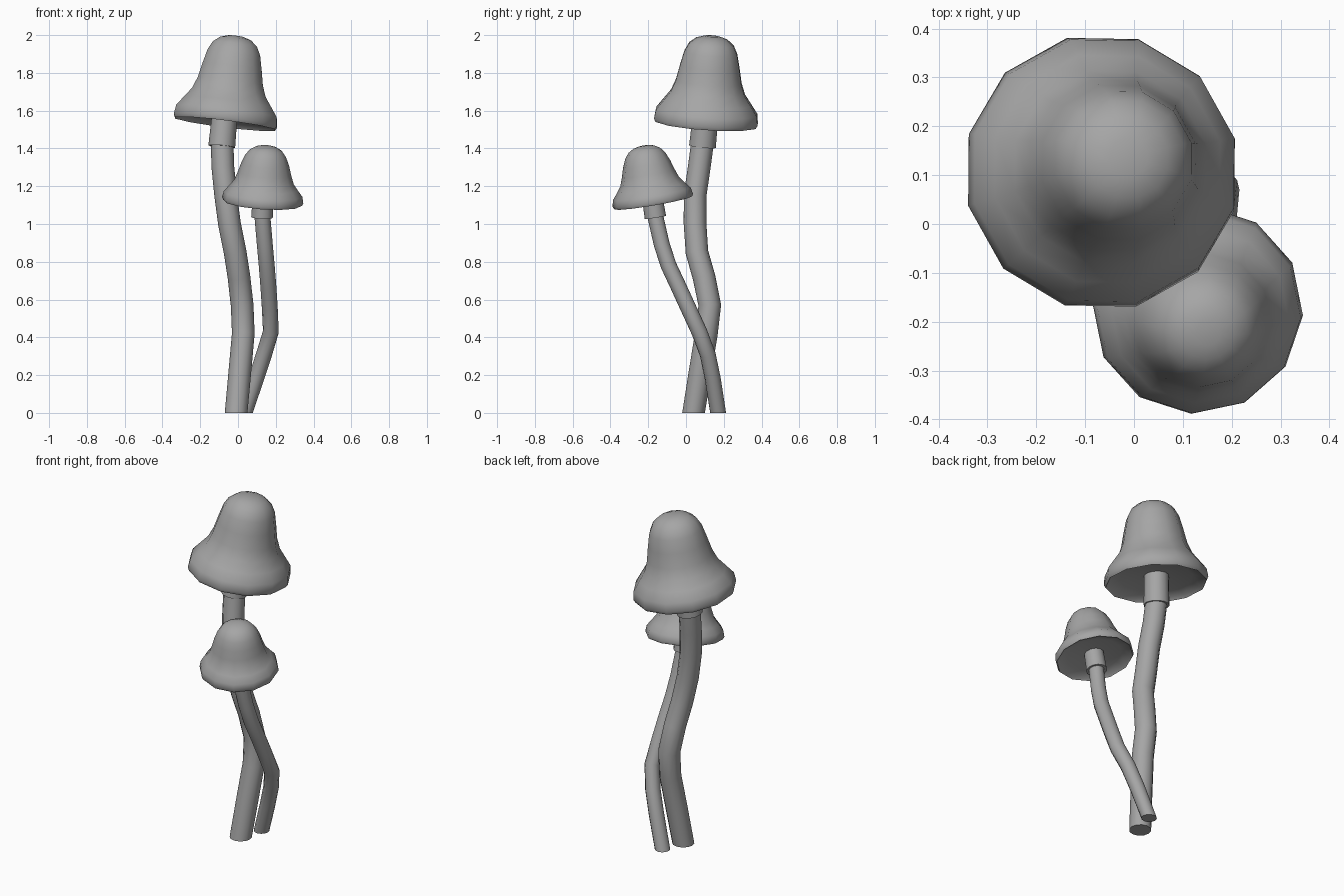
import bpy, bmesh, math
from mathutils import Vector

cube = bpy.data.objects.get("Cube")
if cube:
    bpy.data.objects.remove(cube, do_unlink=True)

SIDES = 12
grey = bpy.data.materials.new("mushroom_grey")
grey.use_nodes = True
colour = (0.38, 0.38, 0.38, 1)
grey.diffuse_color = colour
grey.node_tree.nodes["Principled BSDF"].inputs["Base Color"].default_value = colour


def loft(name, rings, turn=0.0):
    """Skin rings of (centre, axis, radius), with both ends closed."""
    bm = bmesh.new()
    loops = []
    for centre, axis, radius in rings:
        axis = Vector(axis).normalized()
        u = Vector((0, 1, 0)).cross(axis).normalized()
        v = axis.cross(u)
        angles = [turn + math.tau * i / SIDES for i in range(SIDES)]
        loops.append([bm.verts.new(Vector(centre) + radius * (u * math.cos(a) + v * math.sin(a)))
                      for a in angles])
    for low, high in zip(loops, loops[1:]):
        for i in range(SIDES):
            j = (i + 1) % SIDES
            bm.faces.new((low[i], low[j], high[j], high[i]))
    bm.faces.new(loops[0][::-1])
    bm.faces.new(loops[-1])
    bmesh.ops.recalc_face_normals(bm, faces=bm.faces)
    mesh = bpy.data.meshes.new(name)
    bm.to_mesh(mesh)
    bm.free()
    mesh.materials.append(grey)
    obj = bpy.data.objects.new(name, mesh)
    bpy.context.collection.objects.link(obj)
    bpy.ops.object.select_all(action='DESELECT')
    obj.select_set(True)
    bpy.context.view_layer.objects.active = obj
    bpy.ops.object.shade_smooth_by_angle(angle=math.radians(50))


def stem(name, path, radius):
    """Bent tube through the path points."""
    pts = [Vector(p) for p in path]
    rings = []
    for i, p in enumerate(pts):
        axis = pts[min(i + 1, len(pts) - 1)] - pts[max(i - 1, 0)]
        rings.append((p, axis if i else (0, 0, 1), radius))
    loft(name, rings)


def cap(name, rim_centre, axis, profile, turn):
    """Bell turned around a tilted axis; profile is (radius, height)."""
    direction = Vector(axis).normalized()
    loft(name, [(Vector(rim_centre) + direction * h, axis, r) for r, h in profile], turn)


def collar(name, low, high, radius):
    axis = Vector(high) - Vector(low)
    loft(name, [(low, axis, radius), (high, axis, radius * 0.95)])


# Large mushroom
stem("large_stem", [(-0.01, 0.04, 0), (0.01, 0.075, 0.22), (0.028, 0.108, 0.42),
                    (0.022, 0.126, 0.57), (0.005, 0.095, 0.72), (-0.015, 0.058, 0.85),
                    (-0.045, 0.048, 1.0), (-0.065, 0.048, 1.15), (-0.08, 0.07, 1.3),
                    (-0.085, 0.09, 1.45)], 0.06)
collar("large_collar", (-0.086, 0.087, 1.41), (-0.07, 0.105, 1.585), 0.071)
cap("large_cap", (-0.068, 0.105, 1.535), (0.125, 0.07, 1),
    [(0.05, 0.045), (0.2, 0.03), (0.262, 0.01), (0.275, -0.005), (0.284, 0.012),
     (0.277, 0.06), (0.24, 0.11), (0.203, 0.16), (0.18, 0.22), (0.163, 0.3),
     (0.145, 0.375), (0.122, 0.42), (0.085, 0.45), (0.04, 0.464)], math.radians(14))

# Small mushroom
stem("small_stem", [(0.036, 0.17, 0), (0.095, 0.142, 0.18), (0.138, 0.115, 0.31),
                    (0.174, 0.07, 0.43), (0.168, 0.01, 0.56), (0.16, -0.045, 0.68),
                    (0.152, -0.092, 0.78), (0.142, -0.128, 0.89), (0.13, -0.16, 1.03),
                    (0.129, -0.168, 1.08)], 0.042)
collar("small_collar", (0.127, -0.162, 1.035), (0.132, -0.18, 1.15), 0.057)
cap("small_cap", (0.13, -0.174, 1.115), (0.07, -0.17, 1),
    [(0.03, 0.03), (0.15, 0.02), (0.2, 0.005), (0.209, -0.003), (0.216, 0.01),
     (0.209, 0.045), (0.182, 0.078), (0.158, 0.11), (0.142, 0.155), (0.127, 0.205),
     (0.108, 0.25), (0.085, 0.28), (0.055, 0.297), (0.025, 0.304)], math.radians(-3))
